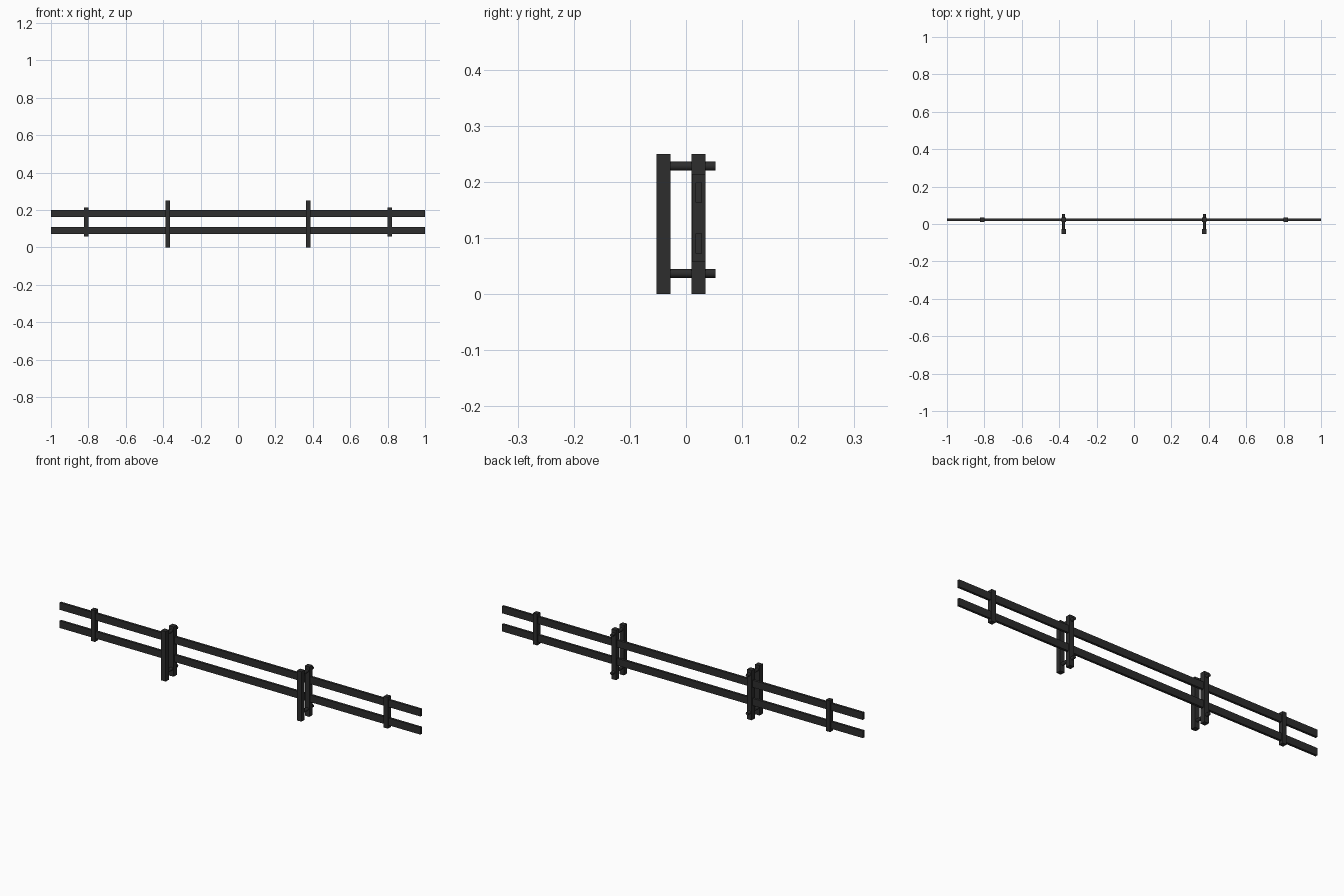
import bpy, math

if "Cube" in bpy.data.objects:
    bpy.data.objects.remove(bpy.data.objects["Cube"])

# single dark colour
mat = bpy.data.materials.new("charcoal")
mat.diffuse_color = (0.026, 0.026, 0.026, 1)
mat.use_nodes = True
mat.node_tree.nodes["Principled BSDF"].inputs["Base Color"].default_value = mat.diffuse_color


def box(name, x, y, z):
    """Box from (min, max) ranges."""
    c = [(a + b) / 2 for a, b in (x, y, z)]
    bpy.ops.mesh.primitive_cube_add(size=1, location=c)
    o = bpy.context.object
    o.name = name
    o.scale = [b - a for a, b in (x, y, z)]
    bpy.ops.object.transform_apply(location=False, rotation=False, scale=True)
    o.data.materials.append(mat)


def rod(name, x, y0, y1, z, r):
    """Round pin running along y."""
    bpy.ops.mesh.primitive_cylinder_add(vertices=16, radius=r, depth=y1 - y0,
                                        location=(x, (y0 + y1) / 2, z),
                                        rotation=(math.pi / 2, 0, 0))
    o = bpy.context.object
    o.name = name
    bpy.ops.object.shade_smooth_by_angle()
    o.data.materials.append(mat)


# long horizontal rails
box("upper_rail", (-1, 1), (0.0165, 0.0285), (0.163, 0.199))
box("lower_rail", (-1, 1), (0.0165, 0.0285), (0.072, 0.108))

for side, s in (("left", -1), ("right", 1)):
    # paired posts, with pins passing through both
    x = s * 0.376
    xr = (x - 0.0125, x + 0.0125)
    box(side + "_front_post", xr, (-0.053, -0.028), (0, 0.25))
    box(side + "_back_post", xr, (0.010, 0.035), (0, 0.25))
    rod(side + "_upper_pin", x, -0.04, 0.053, 0.228, 0.008)
    rod(side + "_lower_pin", x, -0.04, 0.053, 0.037, 0.008)
    # short brace near the rail end
    x = s * 0.812
    box(side + "_end_brace", (x - 0.0115, x + 0.0115), (0.0105, 0.0345), (0.057, 0.214))
